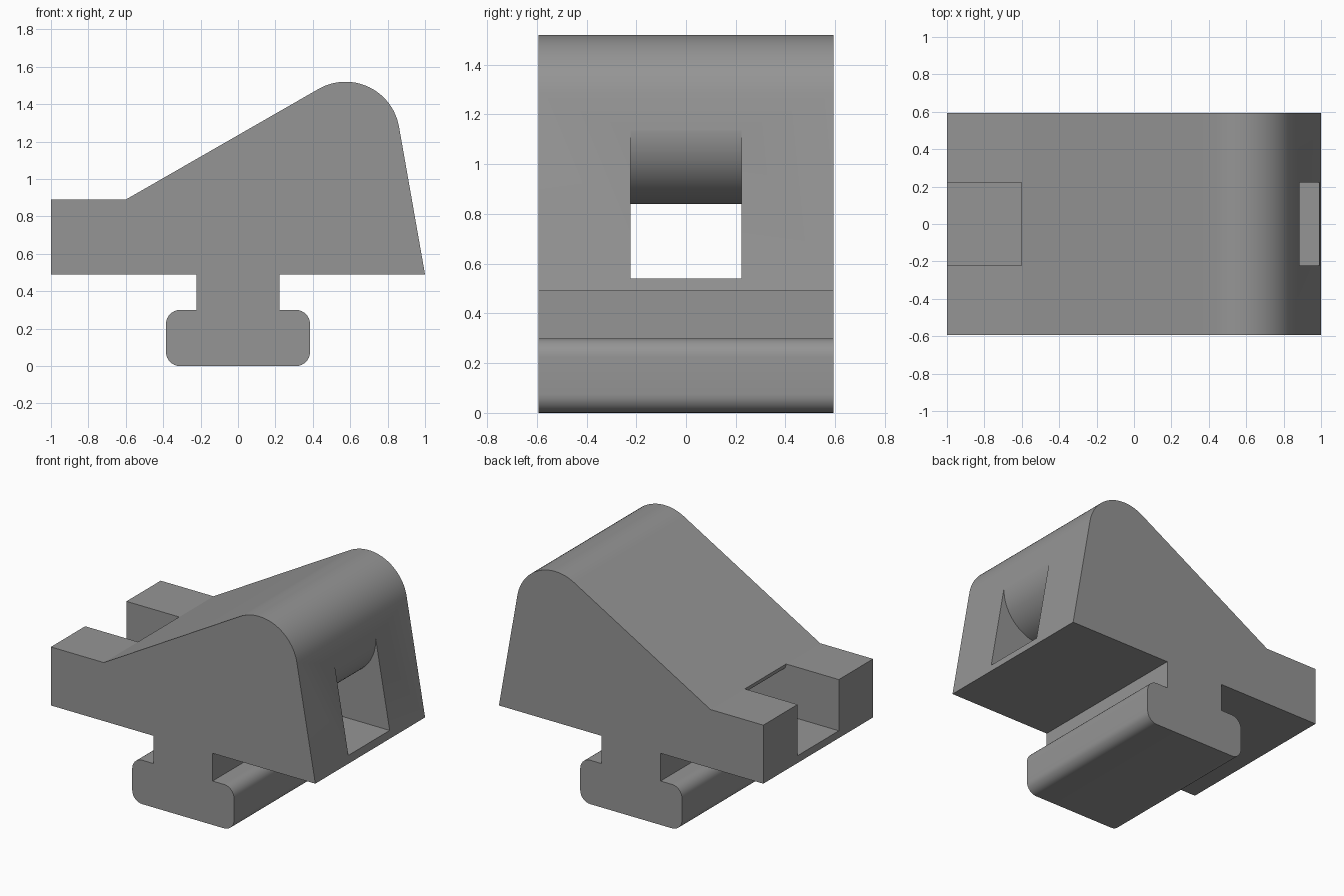
import bpy, bmesh, math

if "Cube" in bpy.data.objects:
    bpy.data.objects.remove(bpy.data.objects["Cube"])

HALF_DEPTH = 0.593
SLOT_HALF = 0.223


def arc(cx, cz, r, a0, a1, n=16):
    """Points on a circle from angle a0 to a1 (degrees) in the x-z plane."""
    return [(cx + r * math.cos(math.radians(a0 + (a1 - a0) * i / n)),
             cz + r * math.sin(math.radians(a0 + (a1 - a0) * i / n)))
            for i in range(n + 1)]


def extrude_profile(name, points, half):
    """Solid made by extruding an x-z profile along y."""
    bm = bmesh.new()
    face = bm.faces.new([bm.verts.new((x, -half, z)) for x, z in points])
    out = bmesh.ops.extrude_face_region(bm, geom=[face])
    verts = [g for g in out["geom"] if isinstance(g, bmesh.types.BMVert)]
    bmesh.ops.translate(bm, verts=verts, vec=(0, 2 * half, 0))
    bmesh.ops.recalc_face_normals(bm, faces=bm.faces)
    mesh = bpy.data.meshes.new(name)
    bm.to_mesh(mesh)
    bm.free()
    obj = bpy.data.objects.new(name, mesh)
    bpy.context.collection.objects.link(obj)
    return obj


# Body outline: rounded T-foot, stem, ledge, slope and rounded crest
foot_r = 0.075
right = (arc(0.385 - foot_r, foot_r, foot_r, -90, 0, 8)
         + arc(0.385 - foot_r, 0.30 - foot_r, foot_r, 0, 90, 8)
         + [(0.223, 0.30), (0.223, 0.49)])
left = [(-x, z) for x, z in reversed(right)]
crest = arc(0.575, 1.23, 0.29, 9.7, 120, 24)
upper = [(1.0, 0.49)] + crest + [(-0.6, 0.89), (-1.0, 0.89), (-1.0, 0.49)]
body = extrude_profile("clamp_body", right + upper + left, HALF_DEPTH)

# Slot running through the body, its roof rounded at both ends
slot = ([(-1.2, 0.54), (1.2, 0.54), (1.2, 1.179)]
        + arc(0.596, 1.13, 0.29, 9.7, -90, 20)
        + arc(-0.551, 0.89, 0.05, 270, 180, 6)
        + [(-0.601, 1.1), (-1.2, 1.1)])
cutter = extrude_profile("slot_cutter", slot, SLOT_HALF)
cutter.hide_render = True

cut = body.modifiers.new("slot", 'BOOLEAN')
cut.operation = 'DIFFERENCE'
cut.solver = 'EXACT'
cut.object = cutter
bpy.context.view_layer.objects.active = body
body.select_set(True)
cutter.select_set(False)
bpy.ops.object.modifier_apply(modifier="slot")
bpy.data.objects.remove(cutter)

# Finish: one grey, smooth curves with crisp edges
grey = bpy.data.materials.new("grey")
grey.diffuse_color = (0.30, 0.30, 0.30, 1)
grey.use_nodes = True
grey.node_tree.nodes["Principled BSDF"].inputs["Base Color"].default_value = grey.diffuse_color
body.data.materials.clear()
body.data.materials.append(grey)
bpy.ops.object.shade_smooth_by_angle(angle=math.radians(25))
